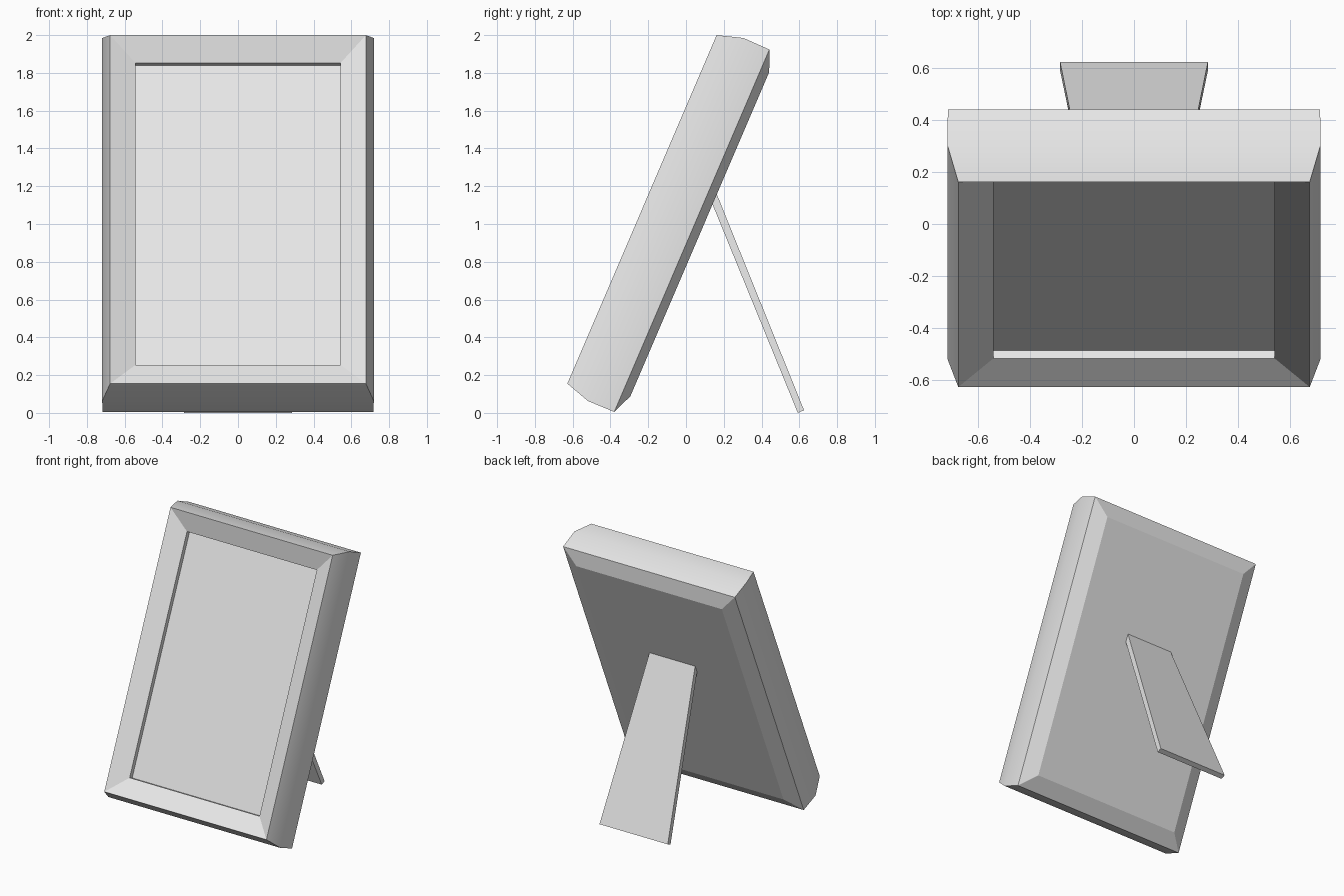
import bpy
import bmesh
import math
from mathutils import Matrix, Vector

if "Cube" in bpy.data.objects:
    bpy.data.objects.remove(bpy.data.objects["Cube"])

grey = bpy.data.materials.new("light grey")
grey.use_nodes = True
grey.diffuse_color = (0.8, 0.8, 0.8, 1)
grey.node_tree.nodes["Principled BSDF"].inputs["Base Color"].default_value = (0.8, 0.8, 0.8, 1)

HALF_WIDTH = 0.677   # front edge of the frame
HEIGHT = 2.007
LEAN = math.radians(23.18)
PLACE = Matrix.Translation((0, -0.628, 0.155)) @ Matrix.Rotation(-LEAN, 4, "X")


def finish(name, bm):
    bmesh.ops.recalc_face_normals(bm, faces=bm.faces)
    mesh = bpy.data.meshes.new(name)
    bm.to_mesh(mesh)
    bm.free()
    mesh.materials.append(grey)
    obj = bpy.data.objects.new(name, mesh)
    bpy.context.collection.objects.link(obj)
    return obj


def ring(bm, grow, depth):
    """Rectangle offset outward from the frame's front edge, at a depth behind it."""
    w, low, high = HALF_WIDTH + grow, -grow, HEIGHT + grow
    return [bm.verts.new(PLACE @ Vector((x, depth, z)))
            for x, z in ((-w, low), (w, low), (w, high), (-w, high))]


def bridge(bm, a, b):
    for i in range(len(a)):
        j = (i + 1) % len(a)
        bm.faces.new((a[i], a[j], b[j], b[i]))


def board(name, grow, front, back):
    bm = bmesh.new()
    a, b = ring(bm, grow, front), ring(bm, grow, back)
    bridge(bm, a, b)
    bm.faces.new(a)
    bm.faces.new(b)
    return finish(name, bm)


# Mitred frame: bowed rim, back chamfer, rebate and sloping front
profile = [(0, 0), (0.042, 0.137), (0.04, 0.287), (-0.07, 0.333),
           (-0.07, 0.31), (-0.135, 0.31), (-0.135, 0.062)]
bm = bmesh.new()
rings = [ring(bm, grow, depth) for grow, depth in profile]
for i, loop in enumerate(rings):
    bridge(bm, loop, rings[(i + 1) % len(rings)])
frame = finish("frame", bm)
bpy.ops.object.select_all(action="DESELECT")
frame.select_set(True)
bpy.context.view_layer.objects.active = frame
bpy.ops.object.shade_smooth_by_angle(angle=math.radians(21))

# Recessed picture and backing board
board("picture_panel", -0.135, 0.095, 0.12)
board("back_board", -0.07, 0.31, 0.333)

# Tapered easel leg, its top cut flush with the backing board
bm = bmesh.new()
side = [(0.592, 0, 0.285), (0.625, 0.014, 0.285), (0.161, 1.163, 0.19), (0.138, 1.11, 0.19)]
left, right = [[bm.verts.new((s * w, y, z)) for y, z, w in side] for s in (1, -1)]
bridge(bm, left, right)
bm.faces.new(left)
bm.faces.new(right)
finish("easel_leg", bm)
